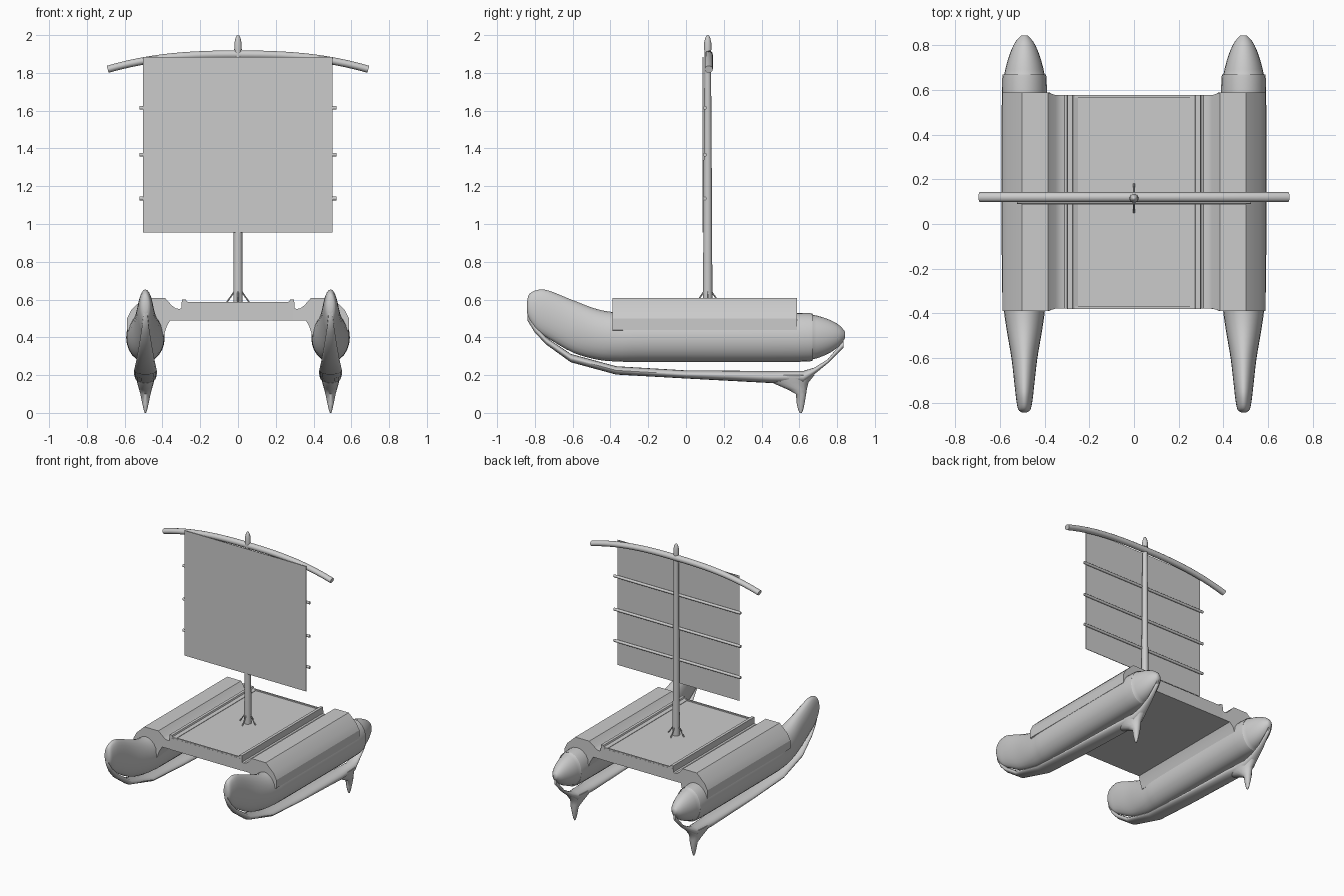
import bpy, bmesh, math
from mathutils import Vector

if "Cube" in bpy.data.objects:
    bpy.data.objects.remove(bpy.data.objects["Cube"])

HX = 0.49      # hull centre line
MY = 0.115     # mast position


def finish(name, bm, mirror=False, angle=35):
    bmesh.ops.recalc_face_normals(bm, faces=bm.faces)
    me = bpy.data.meshes.new(name)
    bm.to_mesh(me)
    bm.free()
    ob = bpy.data.objects.new(name, me)
    bpy.context.collection.objects.link(ob)
    if mirror:
        ob.modifiers.new("mirror", 'MIRROR')
    bpy.ops.object.select_all(action='DESELECT')
    bpy.context.view_layer.objects.active = ob
    ob.select_set(True)
    bpy.ops.object.shade_smooth_by_angle(angle=math.radians(angle))
    return ob


def loft(name, rings, mirror=False, angle=35):
    bm = bmesh.new()
    rows = [[bm.verts.new(p) for p in ring] for ring in rings]
    n = len(rows[0])
    for a, b in zip(rows, rows[1:]):
        for i in range(n):
            j = (i + 1) % n
            bm.faces.new((a[i], a[j], b[j], b[i]))
    bm.faces.new(rows[0])
    bm.faces.new(rows[-1])
    return finish(name, bm, mirror, angle)


def oval(centre, u, v, n=24):
    c, u, v = Vector(centre), Vector(u), Vector(v)
    return [c + u * math.cos(2 * math.pi * i / n) + v * math.sin(2 * math.pi * i / n)
            for i in range(n)]


def smooth(rows, steps=4):
    """Catmull-Rom interpolation of station tables."""
    out = []
    for i in range(len(rows) - 1):
        p0, p1, p2, p3 = rows[max(i - 1, 0)], rows[i], rows[i + 1], rows[min(i + 2, len(rows) - 1)]
        for k in range(steps):
            t = k / steps
            out.append([0.5 * (2 * b + (c - a) * t + (2 * a - 5 * b + 4 * c - d) * t * t
                               + (3 * b - a - 3 * c + d) * t ** 3)
                        for a, b, c, d in zip(p0, p1, p2, p3)])
    return out + [list(rows[-1])]


def box(name, x0, x1, y0, y1, z0, z1, mirror=False):
    return loft(name, [[(x0, y, z0), (x1, y, z0), (x1, y, z1), (x0, y, z1)] for y in (y0, y1)], mirror)


def extrude_y(name, profile, y0, y1, mirror=False, angle=25):
    return loft(name, [[(x, y, z) for x, z in profile] for y in (y0, y1)], mirror, angle)


def rod(name, a, b, r0, r1, n=12):
    a, b = Vector(a), Vector(b)
    q = (b - a).to_track_quat('Z', 'Y')
    u, v = q @ Vector((1, 0, 0)), q @ Vector((0, 1, 0))
    return loft(name, [oval(a, u * r0, v * r0, n), oval(b, u * r1, v * r1, n)])


def station_rings(rows, n=24):
    return [oval((HX, y, (lo + hi) / 2), (w, 0, 0), (0, 0, (hi - lo) / 2), n) for y, lo, hi, w in rows]


# Hulls: y, bottom, top, half width
hull = [(-0.842, 0.535, 0.585, 0.012), (-0.83, 0.49, 0.628, 0.027), (-0.79, 0.435, 0.65, 0.036),
        (-0.73, 0.395, 0.648, 0.043), (-0.6, 0.32, 0.597, 0.058), (-0.47, 0.282, 0.549, 0.08),
        (-0.36, 0.272, 0.532, 0.094), (-0.2, 0.27, 0.53, 0.101), (0.58, 0.27, 0.53, 0.101),
        (0.67, 0.283, 0.52, 0.09), (0.75, 0.312, 0.497, 0.069), (0.81, 0.353, 0.465, 0.043),
        (0.842, 0.395, 0.43, 0.015)]
loft("hulls", station_rings(smooth(hull)), True, 60)

# Keel runners below the hulls
runner = [(-0.84, 0.49, 0.54, 0.012), (-0.80, 0.425, 0.465, 0.02), (-0.74, 0.362, 0.40, 0.03),
          (-0.61, 0.268, 0.312, 0.046), (-0.37, 0.203, 0.247, 0.06), (0.0, 0.182, 0.225, 0.06),
          (0.45, 0.158, 0.222, 0.057), (0.62, 0.155, 0.222, 0.045), (0.68, 0.205, 0.24, 0.032),
          (0.75, 0.262, 0.283, 0.022), (0.835, 0.345, 0.385, 0.01)]
loft("keel_runners", station_rings(runner, 16), True, 50)

# Fins: z, front y, back y, half width
fin = [(0.2, 0.42, 0.68, 0.052), (0.16, 0.455, 0.648, 0.044), (0.125, 0.535, 0.64, 0.034),
       (0.1, 0.582, 0.636, 0.027), (0.05, 0.586, 0.628, 0.017), (0.015, 0.594, 0.62, 0.009),
       (0.0, 0.602, 0.613, 0.004)]
loft("fins", [oval((HX, (a + b) / 2, z), (w, 0, 0), (0, (b - a) / 2, 0), 16) for z, a, b, w in fin], True, 50)

# Hull covers with the channel joining them to the deck
cover = [(0.29, 0.49), (0.36, 0.49), (0.378, 0.455), (0.395, 0.405), (0.5, 0.4), (0.588, 0.44),
         (0.588, 0.5), (0.565, 0.545), (0.5, 0.607), (0.385, 0.607), (0.35, 0.568), (0.33, 0.554),
         (0.31, 0.55), (0.29, 0.56)]
loft("hull_covers", [[(x, y0 if x > 0.37 else y1, z) for x, z in cover]
                     for y0, y1 in ((-0.388, -0.378), (0.588, 0.576))], True, 25)

# Deck, side ledges and end rims
box("deck", -0.295, 0.295, -0.38, 0.577, 0.49, 0.578)
ledge = [(0.25, 0.57), (0.25, 0.581), (0.272, 0.59), (0.276, 0.6), (0.297, 0.6), (0.3, 0.55)]
extrude_y("deck_side_ledges", ledge, -0.379, 0.576, True)
for label, y in (("front", -0.374), ("back", 0.571)):
    box("deck_rim_" + label, -0.28, 0.28, y - 0.005, y + 0.005, 0.57, 0.587)

# Mast with pointed cap and base braces
mast = [(0.57, 0.025), (1.2, 0.022), (1.92, 0.017), (1.921, 0.02), (1.96, 0.019), (1.985, 0.013),
        (1.997, 0.007), (2.0, 0.002)]
loft("mast", [oval((0, MY, z), (r, 0, 0), (0, r, 0), 16) for z, r in mast], angle=40)
for i in range(4):
    d = Vector((math.cos(i * math.pi / 2), math.sin(i * math.pi / 2), 0))
    base = Vector((0, MY, 0))
    rod("mast_brace_%d" % i, base + d * 0.018 + Vector((0, 0, 0.645)),
        base + d * 0.064 + Vector((0, 0, 0.578)), 0.004, 0.004, 8)

# Curved yard
yard = []
for i in range(25):
    x = -0.69 + 1.38 * i / 24
    t = abs(x) / 0.69
    slope = -0.078 * 2.6 * t ** 1.6 / 0.69 * (1 if x > 0 else -1)
    nrm = Vector((-slope, 0, 1)).normalized()
    yard.append(oval((x, 0.12, 1.897 - 0.078 * t ** 2.6), nrm * (0.022 - 0.003 * t), (0, 0.022, 0), 12))
loft("yard", yard, angle=40)

# Sail and battens
box("sail", -0.503, 0.5, 0.088, 0.092, 0.955, 1.885)
for i, z in enumerate((1.135, 1.367, 1.615)):
    rod("batten_%d" % i, (-0.522, 0.1, z), (0.522, 0.1, z), 0.01, 0.01)
